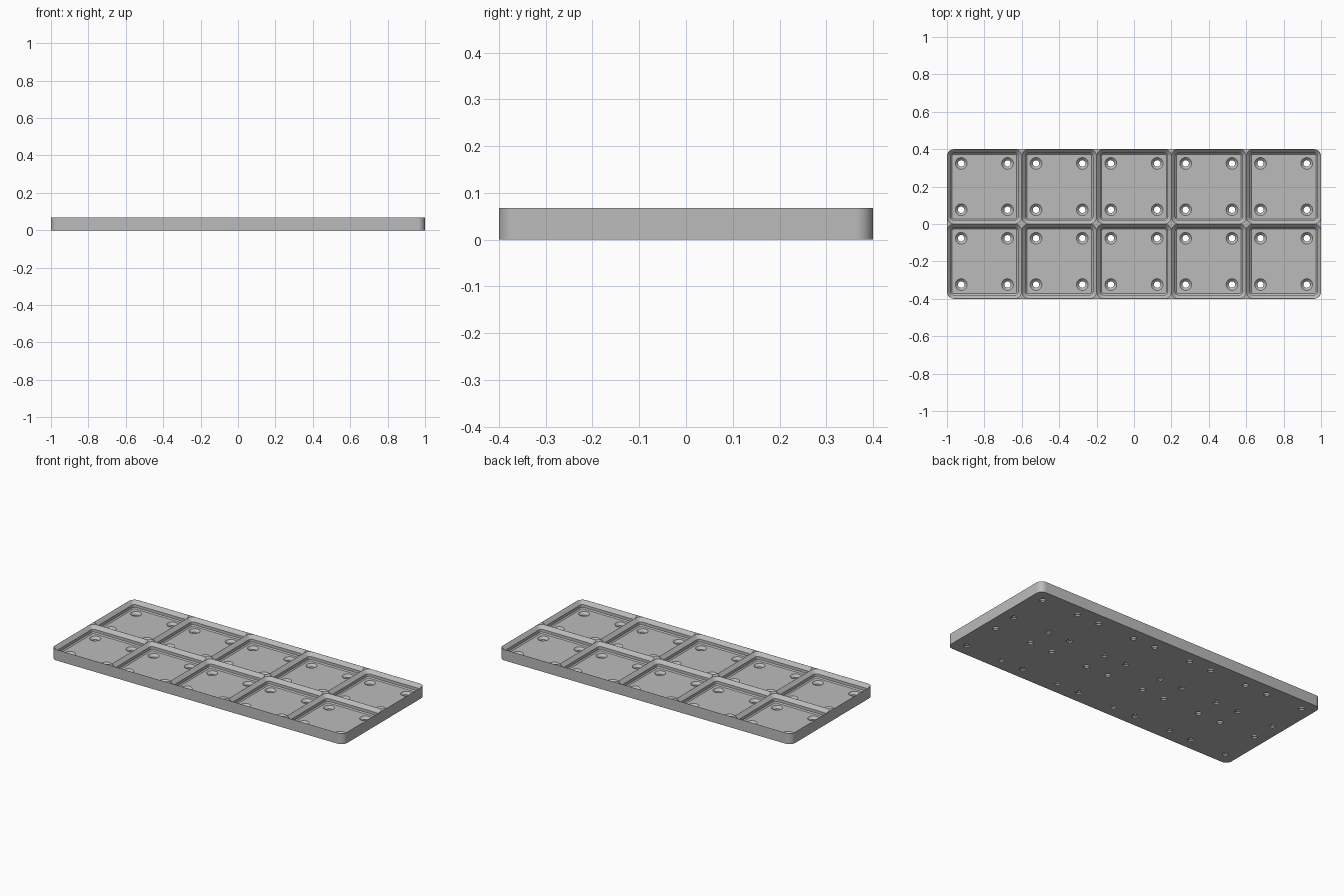
import bpy, bmesh
from math import cos, sin, pi

cube = bpy.data.objects.get("Cube")
if cube:
    bpy.data.objects.remove(cube, do_unlink=True)

MM = 2 / 210                 # five cells of 42 mm span the long side
PITCH = 42 * MM
FLOOR = 2.4 * MM
TOP = 7.1 * MM
COLS, ROWS = 5, 2

grey = bpy.data.materials.new("plain grey")
grey.use_nodes = True
colour = (0.5, 0.5, 0.5, 1)
grey.diffuse_color = colour
grey.node_tree.nodes["Principled BSDF"].inputs["Base Color"].default_value = colour


def rounded_ring(cx, cy, hx, hy, r, z, segs=10):
    """Points of a rounded rectangle, counter-clockwise."""
    pts = []
    for k, (sx, sy) in enumerate([(1, 1), (-1, 1), (-1, -1), (1, -1)]):
        for i in range(segs + 1):
            a = pi / 2 * (k + i / segs)
            pts.append((cx + sx * (hx - r) + r * cos(a),
                        cy + sy * (hy - r) + r * sin(a), z))
    return pts


def circle_ring(cx, cy, r, z, segs=32):
    return [(cx + r * cos(2 * pi * i / segs), cy + r * sin(2 * pi * i / segs), z)
            for i in range(segs)]


def loft(bm, rings):
    """Closed solid through a stack of rings, bottom to top."""
    loops = [[bm.verts.new(p) for p in ring] for ring in rings]
    n = len(loops[0])
    for low, high in zip(loops, loops[1:]):
        for i in range(n):
            j = (i + 1) % n
            bm.faces.new((low[i], low[j], high[j], high[i]))
    bm.faces.new(loops[0][::-1])
    bm.faces.new(loops[-1])


def make_object(name, bm):
    mesh = bpy.data.meshes.new(name)
    bm.to_mesh(mesh)
    bm.free()
    mesh.materials.append(grey)
    obj = bpy.data.objects.new(name, mesh)
    bpy.context.collection.objects.link(obj)
    return obj


# Solid plate with rounded corners
bm = bmesh.new()
loft(bm, [rounded_ring(0, 0, COLS * PITCH / 2, ROWS * PITCH / 2, 4 * MM, z)
          for z in (0, TOP)])
plate = make_object("grid_baseplate", bm)

# Pocket profile: inset from the cell edge and height (chamfer, wall, chamfer)
EDGE = 0.05 * MM
pocket_profile = [(2.85 * MM, FLOOR), (2.15 * MM, FLOOR + 0.7 * MM),
                  (2.15 * MM, FLOOR + 2.5 * MM), (EDGE, TOP), (EDGE, TOP + 0.02)]
# Countersunk hole profile: radius and height
hole_profile = [(1.8 * MM, -0.02), (1.8 * MM, FLOOR - 1.5 * MM),
                (3.3 * MM, FLOOR), (3.3 * MM, FLOOR + 0.4 * MM)]

pockets, holes = bmesh.new(), bmesh.new()
for col in range(COLS):
    for row in range(ROWS):
        cx = (col - (COLS - 1) / 2) * PITCH
        cy = (row - (ROWS - 1) / 2) * PITCH
        loft(pockets, [rounded_ring(cx, cy, PITCH / 2 - d, PITCH / 2 - d, 4 * MM - d, z)
                       for d, z in pocket_profile])
        for sx in (-1, 1):
            for sy in (-1, 1):
                loft(holes, [circle_ring(cx + sx * 13 * MM, cy + sy * 13 * MM, r, z)
                             for r, z in hole_profile])

# Cut pockets and holes out of the plate
bpy.context.view_layer.objects.active = plate
plate.select_set(True)
for name, cutter_bm in (("pocket_cutter", pockets), ("hole_cutter", holes)):
    cutter = make_object(name, cutter_bm)
    cutter.hide_render = True
    mod = plate.modifiers.new(name, 'BOOLEAN')
    mod.operation = 'DIFFERENCE'
    mod.solver = 'EXACT'
    mod.object = cutter
    bpy.ops.object.modifier_apply(modifier=mod.name)
    bpy.data.objects.remove(cutter, do_unlink=True)

for obj in bpy.context.selected_objects:
    obj.select_set(obj == plate)
bpy.ops.object.shade_smooth_by_angle(angle=pi / 6)
